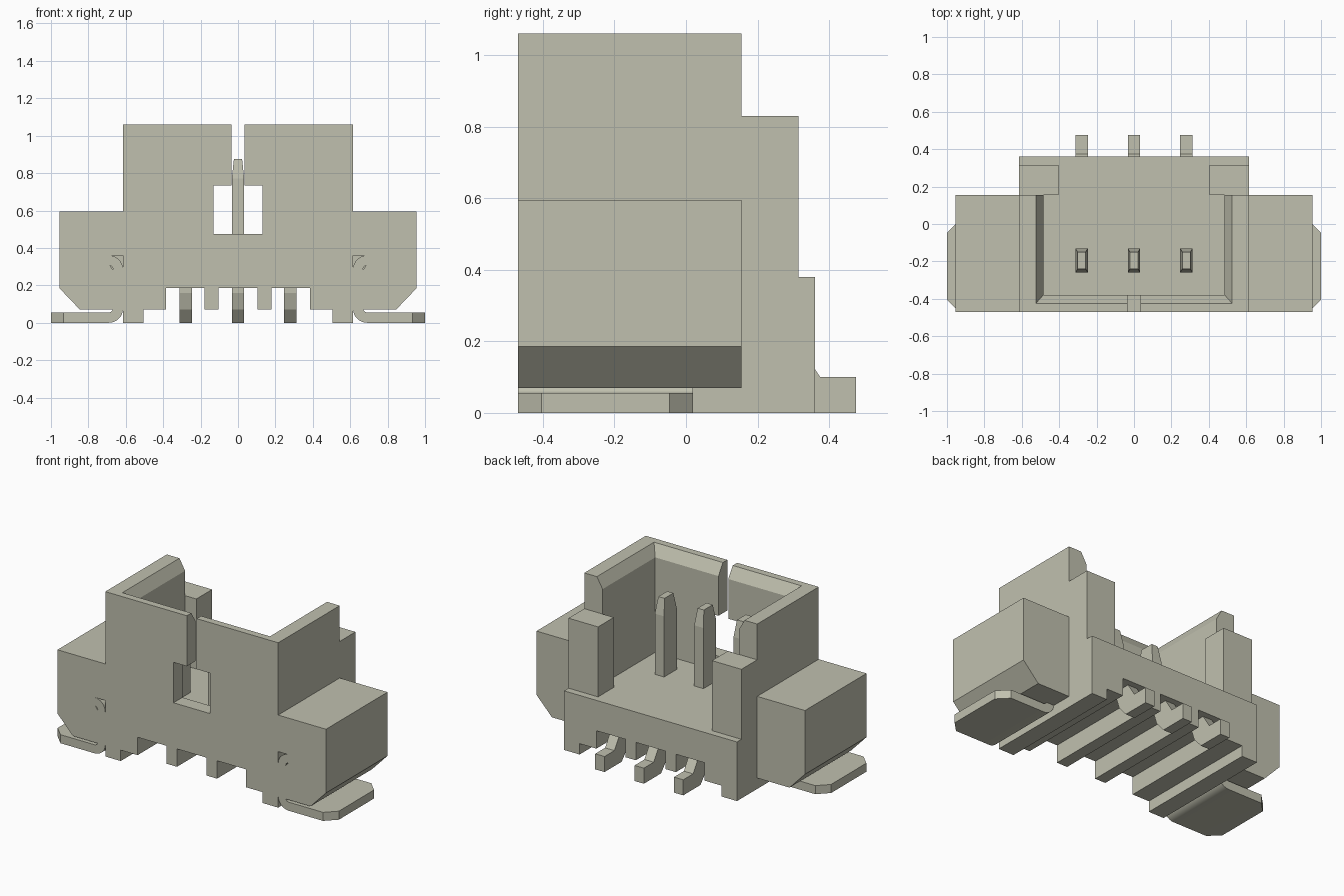
import bpy, bmesh, math
from mathutils import Vector

cube = bpy.data.objects.get("Cube")
if cube:
    bpy.data.objects.remove(cube, do_unlink=True)

mat = bpy.data.materials.new("warm_grey_plastic")
mat.use_nodes = True
COLOR = (0.53, 0.53, 0.43, 1)
mat.diffuse_color = COLOR
mat.node_tree.nodes["Principled BSDF"].inputs["Base Color"].default_value = COLOR


def make(name, bm):
    bmesh.ops.recalc_face_normals(bm, faces=bm.faces)
    mesh = bpy.data.meshes.new(name)
    bm.to_mesh(mesh)
    bm.free()
    mesh.materials.append(mat)
    ob = bpy.data.objects.new(name, mesh)
    bpy.context.collection.objects.link(ob)
    return ob


def prism(points, axis, a, b):
    """Extrude a profile: axis 'y' takes (x, z) points, axis 'x' takes (y, z)."""
    bm = bmesh.new()
    place = (lambda p: (p[0], a, p[1])) if axis == "y" else (lambda p: (a, p[0], p[1]))
    face = bm.faces.new([bm.verts.new(place(p)) for p in points])
    new = bmesh.ops.extrude_face_region(bm, geom=[face])["geom"]
    step = Vector((0, b - a, 0) if axis == "y" else (b - a, 0, 0))
    bmesh.ops.translate(bm, vec=step, verts=[v for v in new if isinstance(v, bmesh.types.BMVert)])
    return bm


def frustum(layers):
    """Stack rectangles (x0, x1, y0, y1, z) into a closed solid."""
    bm = bmesh.new()
    rings = [[bm.verts.new(p) for p in ((x0, y0, z), (x1, y0, z), (x1, y1, z), (x0, y1, z))]
             for x0, x1, y0, y1, z in layers]
    for low, high in zip(rings, rings[1:]):
        for i in range(4):
            j = (i + 1) % 4
            bm.faces.new((low[i], low[j], high[j], high[i]))
    bm.faces.new(rings[0])
    bm.faces.new(rings[-1])
    return bm


def box(x0, x1, y0, y1, z0, z1):
    return frustum([(x0, x1, y0, y1, z0), (x0, x1, y0, y1, z1)])


def cut(ob, bm):
    cutter = make("cutter", bm)
    cutter.hide_render = True
    mod = ob.modifiers.new("cut", "BOOLEAN")
    mod.operation, mod.solver, mod.object = "DIFFERENCE", "EXACT", cutter
    bpy.context.view_layer.objects.active = ob
    bpy.ops.object.modifier_apply(modifier=mod.name)
    bpy.data.objects.remove(cutter, do_unlink=True)


def arc(cx, cz, r, start, end, steps=8):
    angles = [math.radians(start + (end - start) * i / steps) for i in range(steps + 1)]
    return [(cx + r * math.cos(t), cz + r * math.sin(t)) for t in angles]


def mirrored(points, side):
    return [(side * x, z) for x, z in points]


FRONT, BACK, REAR, FLOOR, TOP, HALF = -0.47, 0.155, 0.36, 0.38, 1.06, 0.615

# Ribbed base
half = [(0.105, 0.185), (0.105, 0.07), (0.18, 0.07), (0.18, 0.185), (0.385, 0.185),
        (0.385, 0.07), (0.505, 0.07), (0.505, 0), (HALF, 0), (HALF, FLOOR)]
make("ribbed_base", prism(half + mirrored(half, -1)[::-1], "y", FRONT, REAR))

# Open-backed shroud with a chamfered rim, keyway and window
shroud = make("shroud", box(-HALF, HALF, FRONT, BACK, FLOOR, TOP))
cut(shroud, frustum([(-0.485, 0.485, -0.38, 0.5, 0.3), (-0.485, 0.485, -0.38, 0.5, TOP - 0.07),
                     (-0.525, 0.525, -0.425, 0.5, TOP), (-0.525, 0.525, -0.425, 0.5, TOP + 0.1)]))
cut(shroud, box(-0.13, 0.13, -0.6, -0.3, 0.475, 0.735))
cut(shroud, box(-0.035, 0.035, -0.6, -0.3, 0.7, TOP + 0.1))

for side, label in ((1, "left"), (-1, "right")):
    # Rear pillar
    x0, x1 = sorted((side * 0.405, side * HALF))
    make(label + "_pillar", box(x0, x1, BACK, 0.315, FLOOR, 0.83))

    # Side wing with the narrow pocket around the clip
    wing = [(HALF, 0.07), (0.845, 0.07), (0.955, 0.185), (0.955, 0.595), (HALF, 0.595)]
    wing_ob = make(label + "_wing", prism(mirrored(wing, side), "y", FRONT, BACK))
    corner = [(HALF - 0.01, 0.285), (HALF - 0.01, 0.36)] + arc(0.69, 0.285, 0.075, 90, 180)
    cut(wing_ob, prism(mirrored(corner, side), "y", FRONT - 0.1, 0.02))
    sliver = [(0.67, 0.285)] + arc(0.69, 0.285, 0.022, 180, 100, 4)
    cut(wing_ob, prism(mirrored(sliver, side), "y", FRONT - 0.1, 0.02))

    # Bent solder tab with clipped outer corners
    tab = ([(1, 0), (1, 0.055), (0.69, 0.055)] + arc(0.69, 0.075, 0.02, 270, 180)
           + [(0.67, 0.1), (HALF, 0.1)] + arc(0.69, 0.075, 0.075, 180, 270))
    bm = prism(mirrored(tab, side), "y", FRONT, 0.02)
    tips = [e for e in bm.edges if all(abs(v.co.x) > 0.99 for v in e.verts)
            and abs(e.verts[0].co.y - e.verts[1].co.y) < 0.01]
    bmesh.ops.bevel(bm, geom=tips, offset=0.066, segments=1, affect="EDGES")
    tab_ob = make(label + "_solder_tab", bm)
    bpy.ops.object.select_all(action="DESELECT")
    tab_ob.select_set(True)
    bpy.context.view_layer.objects.active = tab_ob
    bpy.ops.object.shade_smooth_by_angle(angle=math.radians(30))

# Contact pins and their bent tails
for x, label in ((-0.28, "right"), (0, "middle"), (0.28, "left")):
    make(label + "_pin", frustum([(x - 0.033, x + 0.033, -0.26, -0.13, FLOOR),
                                  (x - 0.033, x + 0.033, -0.26, -0.13, 0.77),
                                  (x - 0.022, x + 0.022, -0.24, -0.15, 0.875)]))
    tail = [(0.475, 0), (0.475, 0.1), (0.375, 0.1), (0.31, 0.2), (0.21, 0.2), (0.21, 0.16),
            (0.24, 0.07), (0.3, 0)]
    make(label + "_tail", prism(tail, "x", x - 0.033, x + 0.033))
